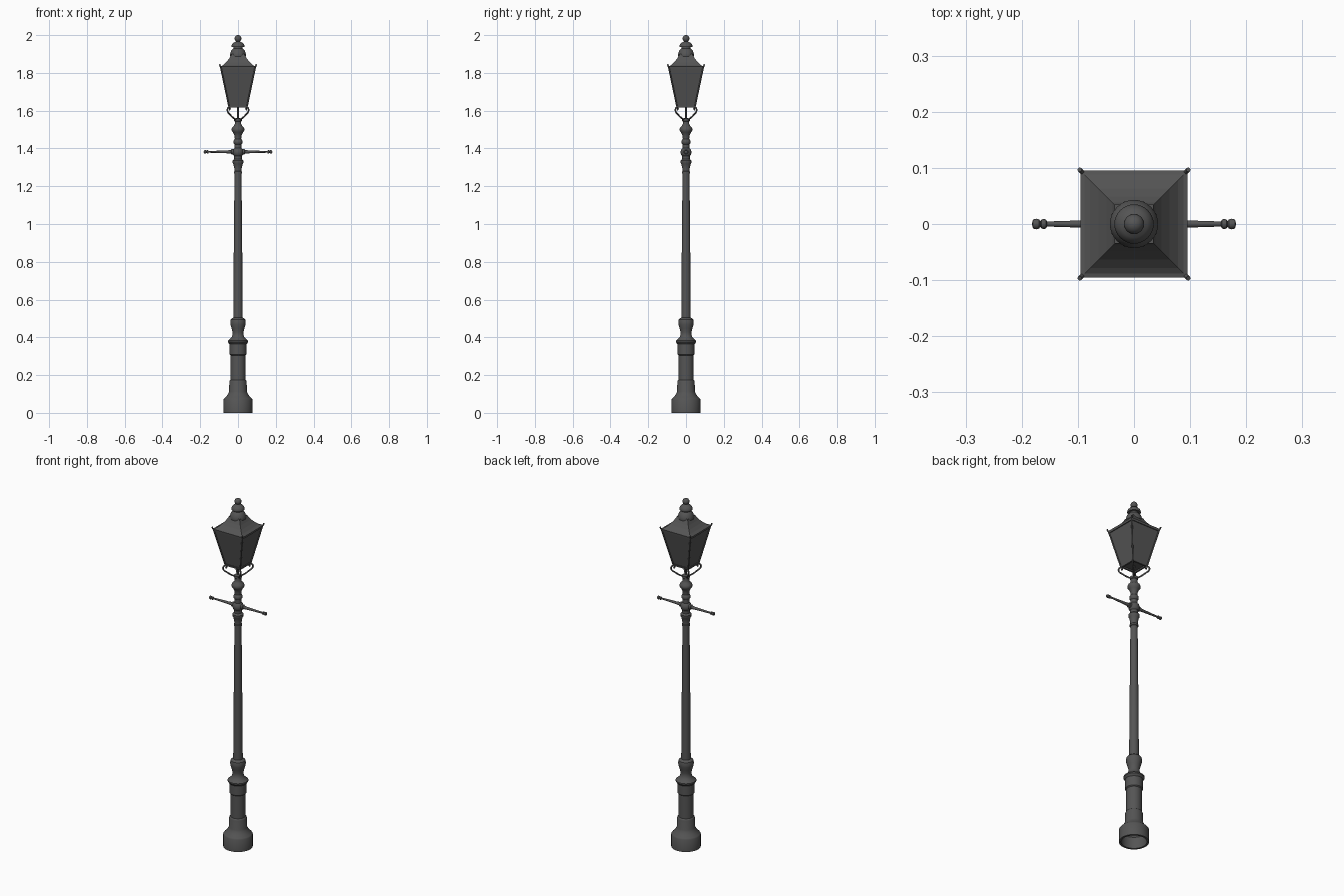
import bpy, bmesh, math
from mathutils import Vector, Matrix

if "Cube" in bpy.data.objects:
    bpy.data.objects.remove(bpy.data.objects["Cube"])

iron = bpy.data.materials.new("dark_iron")
iron.diffuse_color = (0.09, 0.09, 0.09, 1)
iron.use_nodes = True
iron.node_tree.nodes["Principled BSDF"].inputs["Base Color"].default_value = iron.diffuse_color


def make(name, bm, smooth=True):
    bmesh.ops.remove_doubles(bm, verts=bm.verts, dist=1e-5)
    bmesh.ops.recalc_face_normals(bm, faces=bm.faces)
    me = bpy.data.meshes.new(name)
    bm.to_mesh(me)
    bm.free()
    me.materials.append(iron)
    if smooth:
        me.shade_smooth()
        me.set_sharp_from_angle(angle=math.radians(35))
    ob = bpy.data.objects.new(name, me)
    bpy.context.collection.objects.link(ob)
    return ob


def loft(name, profile, sides=32, turn=0.0, scale=1.0, matrix=None, smooth=True):
    """Stack rings of (radius, height); radius 0 closes to a point."""
    bm = bmesh.new()
    rings = []
    for r, z in profile:
        rings.append([bm.verts.new((r * scale * math.cos(turn + math.tau * i / sides),
                                    r * scale * math.sin(turn + math.tau * i / sides), z))
                      for i in range(sides)])
    for a, b in zip(rings, rings[1:]):
        for i in range(sides):
            j = (i + 1) % sides
            bm.faces.new((a[i], a[j], b[j], b[i]))
    if matrix:
        bm.transform(matrix)
    return make(name, bm, smooth)


def square(name, profile):
    return loft(name, profile, 4, math.pi / 4, math.sqrt(2), smooth=False)


def tube(name, pts, radius, smooth=True, res=3):
    cu = bpy.data.curves.new(name, 'CURVE')
    cu.dimensions = '3D'
    cu.bevel_depth = radius
    cu.bevel_resolution = res
    cu.use_fill_caps = True
    cu.resolution_u = 6
    sp = cu.splines.new('BEZIER' if smooth else 'POLY')
    if smooth:
        sp.bezier_points.add(len(pts) - 1)
        for p, co in zip(sp.bezier_points, pts):
            p.co = co
            p.handle_left_type = p.handle_right_type = 'AUTO'
    else:
        sp.points.add(len(pts) - 1)
        for p, co in zip(sp.points, pts):
            p.co = (*co, 1)
    cu.materials.append(iron)
    ob = bpy.data.objects.new(name, cu)
    bpy.context.collection.objects.link(ob)
    bpy.ops.object.select_all(action='DESELECT')
    ob.select_set(True)
    bpy.context.view_layer.objects.active = ob
    bpy.ops.object.convert(target='MESH')
    return bpy.context.object


# pedestal, open underneath
loft("pedestal", [(.066, 0), (.077, 0), (.077, .07), (.073, .076), (.06, .088), (.052, .102),
                  (.047, .112), (.046, .165), (.043, .172), (.04, .174), (.04, .305),
                  (.045, .31), (.045, .364), (.049, .368), (.054, .375), (.054, .382),
                  (.044, .39), (.034, .4), (.029, .415), (.029, .428), (.034, .448),
                  (.04, .468), (.041, .482), (.038, .495), (.03, .502), (.025, .504)])
loft("pedestal_inside", [(.066, 0), (.066, .065), (.04, .1), (.035, .16)])

# tapering shaft
loft("shaft", [(.025, .5), (.023, .8), (.021, 1.0), (.0185, 1.27)])

# turned collar above the shaft
loft("collar", [(.018, 1.266), (.022, 1.268), (.022, 1.277), (.019, 1.28), (.02, 1.298),
                (.025, 1.318), (.029, 1.325), (.029, 1.336), (.02, 1.344), (.02, 1.36),
                (.026, 1.366), (.029, 1.38), (.026, 1.394), (.018, 1.402), (.018, 1.422),
                (.023, 1.428), (.024, 1.436), (.022, 1.444), (.017, 1.45), (.018, 1.468),
                (.026, 1.484), (.033, 1.493), (.034, 1.502), (.03, 1.512), (.021, 1.52),
                (.017, 1.53), (.017, 1.542), (.02, 1.545), (.02, 1.558), (0, 1.562)])

# ladder bar arms
for s, side in ((1, "right"), (-1, "left")):
    loft("ladder_arm_" + side,
         [(.014, .02), (.014, .034), (.009, .037), (.009, .045), (.0075, .06), (.0045, .155),
          (.008, .157), (.009, .161), (.008, .165), (.005, .167), (.008, .169), (.0095, .174),
          (.008, .18), (0, .182)], 16,
         matrix=Matrix.Translation((0, 0, 1.382)) @ Matrix.Rotation(s * math.pi / 2, 4, 'Y'))

# gas pipe into the lantern
loft("gas_pipe", [(.004, 1.555), (.004, 1.63)], 12)

# lantern panes, rims, floor
square("panes", [(.045, 1.622), (.09, 1.83)])
square("floor", [(.044, 1.626), (0, 1.626)])
square("lower_rim", [(.04, 1.618), (.049, 1.618), (.051, 1.628), (.04, 1.628), (.04, 1.618)])
square("upper_rim", [(.086, 1.822), (.093, 1.822), (.095, 1.834), (.086, 1.836), (.086, 1.822)])

# hipped roof with a gentle sweep
square("roof", [(.092, 1.833), (.078, 1.842), (.063, 1.856), (.049, 1.873), (.038, 1.89), (.034, 1.9)])

# corner parts: bar, horn and scroll bracket
scroll = [(.016, 1.553), (.035, 1.562), (.06, 1.58), (.077, 1.595), (.078, 1.61),
          (.068, 1.617), (.06, 1.611), (.064, 1.603)]
for k in range(4):
    a = math.pi / 4 + k * math.pi / 2
    at = lambda d, z: Vector((d * math.cos(a), d * math.sin(a), z))
    tube(f"corner_bar_{k}", [at(.067, 1.62), at(.13, 1.832)], .004, False, 1)
    tube(f"corner_horn_{k}", [at(.124, 1.825), at(.132, 1.834), at(.137, 1.845)], .004)
    tube(f"scroll_bracket_{k}", [at(d, z) for d, z in scroll], .0042)

# vent cap and finial
loft("vent_cap", [(.034, 1.885), (.042, 1.887), (.043, 1.895), (.041, 1.904), (.036, 1.917),
                  (.028, 1.926), (.024, 1.929), (.024, 1.936), (.034, 1.936), (.035, 1.941),
                  (.032, 1.951), (.024, 1.96), (.013, 1.965), (.008, 1.968)])
loft("finial_ball", [(.018 * math.sin(math.pi * i / 12), 1.982 - .018 * math.cos(math.pi * i / 12))
                     for i in range(13)], 24)
